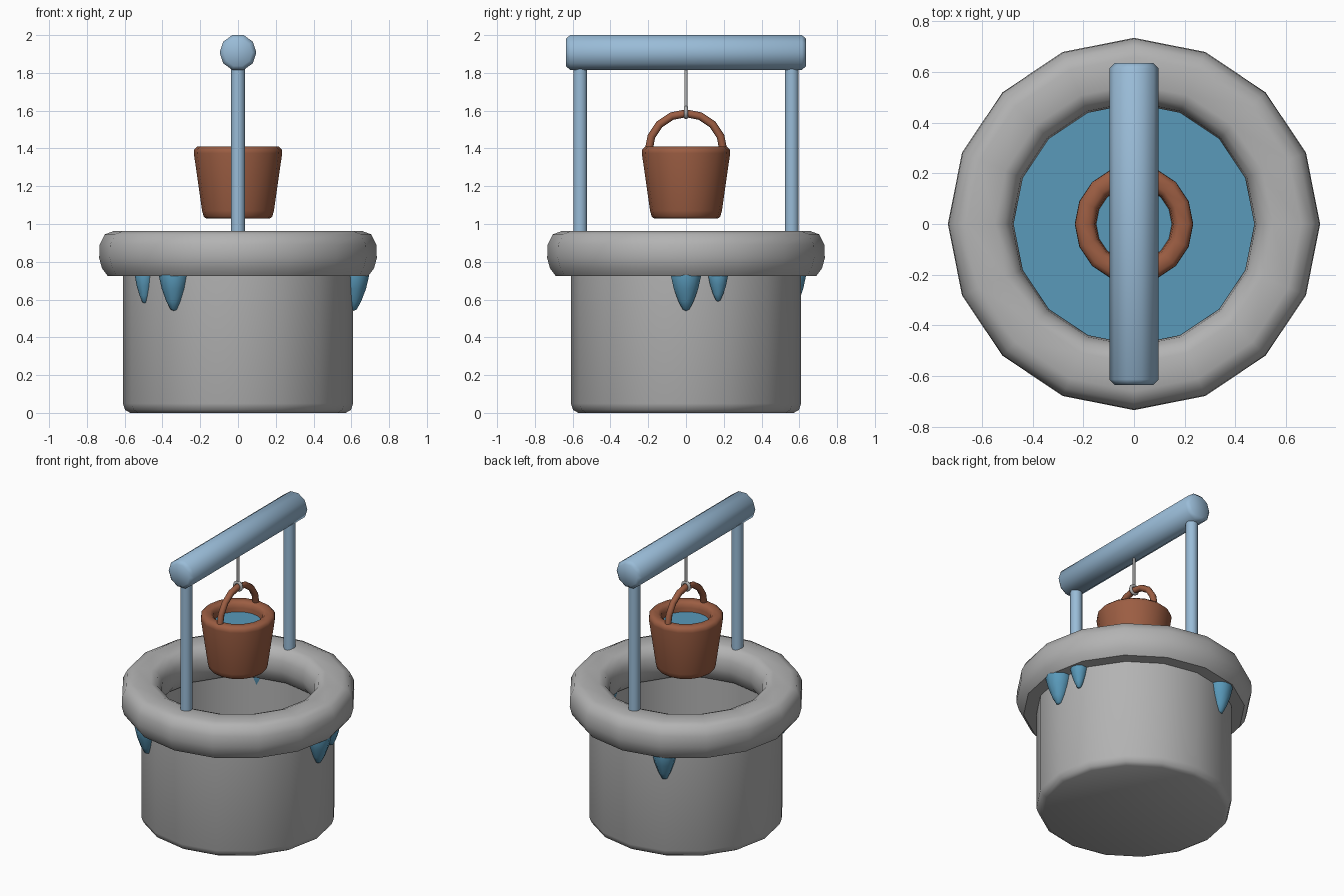
import bpy
import bmesh
from math import cos, sin, pi, radians
from mathutils import Matrix, Vector

cube = bpy.data.objects.get("Cube")
if cube:
    bpy.data.objects.remove(cube, do_unlink=True)


def material(name, rgb):
    mat = bpy.data.materials.new(name)
    mat.use_nodes = True
    mat.diffuse_color = (*rgb, 1)
    mat.node_tree.nodes["Principled BSDF"].inputs["Base Color"].default_value = (*rgb, 1)
    return mat


STONE = material("grey stone", (0.45, 0.45, 0.45))
BLUE_WOOD = material("pale blue wood", (0.32, 0.50, 0.68))
WATER = material("water blue", (0.10, 0.32, 0.49))
CLAY = material("red brown wood", (0.33, 0.11, 0.055))


def finish(name, bm, mat, angle):
    """Turn a bmesh into a smooth shaded object with one colour."""
    bmesh.ops.remove_doubles(bm, verts=bm.verts, dist=0.0001)
    bmesh.ops.recalc_face_normals(bm, faces=bm.faces)
    mesh = bpy.data.meshes.new(name)
    bm.to_mesh(mesh)
    bm.free()
    obj = bpy.data.objects.new(name, mesh)
    bpy.context.collection.objects.link(obj)
    mesh.materials.append(mat)
    bpy.ops.object.select_all(action="DESELECT")
    obj.select_set(True)
    bpy.context.view_layer.objects.active = obj
    bpy.ops.object.shade_smooth_by_angle(angle=radians(angle))
    return obj


def lathe(name, profile, sides, mat, at=(0, 0, 0), turn=None, closed=False, angle=50):
    """Spin (radius, height) points around z, then turn and move the result."""
    bm = bmesh.new()
    rings = []
    for r, z in profile:
        rings.append([bm.verts.new((r * cos(2 * pi * i / sides), r * sin(2 * pi * i / sides), z))
                      for i in range(sides)] if r > 0 else [bm.verts.new((0, 0, z))] * sides)
    pairs = list(zip(rings, rings[1:]))
    if closed:
        pairs.append((rings[-1], rings[0]))
    for low, high in pairs:
        for i in range(sides):
            j = (i + 1) % sides
            corners = list(dict.fromkeys((low[i], low[j], high[j], high[i])))
            if len(corners) > 2:
                bm.faces.new(corners)
    bm.transform(Matrix.Translation(at) @ (turn or Matrix()))
    return finish(name, bm, mat, angle)


def rod(name, radius, low, high, sides, mat, bevel=0.0, **kw):
    """Closed cylinder with optional bevelled ends."""
    profile = [(0, low), (radius - bevel, low), (radius, low + bevel),
               (radius, high - bevel), (radius - bevel, high), (0, high)]
    return lathe(name, profile, sides, mat, **kw)


# Stone shaft, hollow above a closed floor
lathe("well_wall", [(0, 0), (0.57, 0), (0.597, 0.015), (0.61, 0.05), (0.61, 0.76),
                    (0.54, 0.76), (0.54, 0.3), (0, 0.3)], 16, STONE)
lathe("well_water", [(0, 0.4), (0.545, 0.4)], 16, WATER)

# Rounded stone rim
lathe("well_rim", [(0.69, 0.725), (0.72, 0.765), (0.735, 0.82), (0.732, 0.89), (0.705, 0.945),
                   (0.66, 0.962), (0.55, 0.962), (0.51, 0.945), (0.482, 0.89), (0.475, 0.82),
                   (0.49, 0.765), (0.52, 0.725)], 16, STONE, closed=True)

# Posts and cross beam
for side, y in (("front", -0.56), ("back", 0.56)):
    rod(side + "_post", 0.038, 0.88, 1.87, 10, BLUE_WOOD, at=(0, y, 0))
rod("cross_beam", 0.097, -0.636, 0.636, 10, BLUE_WOOD, bevel=0.022,
    at=(0, 0, 1.908), turn=Matrix.Rotation(pi / 2, 4, "X"))

# Bucket and its water
lathe("bucket", [(0, 1.03), (0.17, 1.03), (0.182, 1.04), (0.19, 1.07), (0.234, 1.375),
                 (0.232, 1.395), (0.215, 1.41), (0.175, 1.41), (0.157, 1.395), (0.152, 1.37),
                 (0.145, 1.3), (0, 1.3)], 16, CLAY)
lathe("bucket_water", [(0, 1.345), (0.152, 1.345)], 16, WATER)

# Bucket handle, an arch swept with a small round section
bm = bmesh.new()
ARCH_STEPS, TUBE_SIDES = 8, 8
arch = []
for i in range(ARCH_STEPS + 1):
    a = pi * i / ARCH_STEPS
    out = Vector((0, cos(a), sin(a)))
    centre = out * 0.198 + Vector((0, 0, 1.388))
    arch.append([bm.verts.new(centre + 0.021 * (out * cos(b) + Vector((1, 0, 0)) * sin(b)))
                 for b in (2 * pi * k / TUBE_SIDES for k in range(TUBE_SIDES))])
for a, b in zip(arch, arch[1:]):
    for k in range(TUBE_SIDES):
        n = (k + 1) % TUBE_SIDES
        bm.faces.new((a[k], a[n], b[n], b[k]))
bm.faces.new(arch[0])
bm.faces.new(arch[-1])
finish("bucket_handle", bm, CLAY, 50)

# Rope and the ring that holds the handle
rod("rope", 0.009, 1.61, 1.85, 8, STONE)
ring = [(0.027 + 0.011 * cos(2 * pi * k / 6), 0.011 * sin(2 * pi * k / 6)) for k in range(6)]
lathe("rope_ring", ring, 10, STONE, at=(0, 0, 1.59), closed=True, angle=70,
      turn=Matrix.Rotation(pi / 2, 4, "X"))

# Water drips hanging under the rim: x, y, radius, tip height
drips = [(-0.34, -0.50, 0.08, 0.54), (-0.495, -0.34, 0.052, 0.58), (0.61, 0, 0.085, 0.54),
         (0.59, 0.17, 0.056, 0.59), (-0.23, 0.56, 0.08, 0.54)]
for n, (x, y, r, tip) in enumerate(drips, 1):
    drop = 0.73 - tip
    shape = [(0, 0), (0.22, 0.04), (0.5, 0.27), (0.8, 0.62), (1, 1), (0.9, 1.2), (0, 1.25)]
    lathe(f"water_drip_{n}", [(r * a, tip + drop * b) for a, b in shape], 10, WATER,
          at=(x, y, 0), angle=60)
